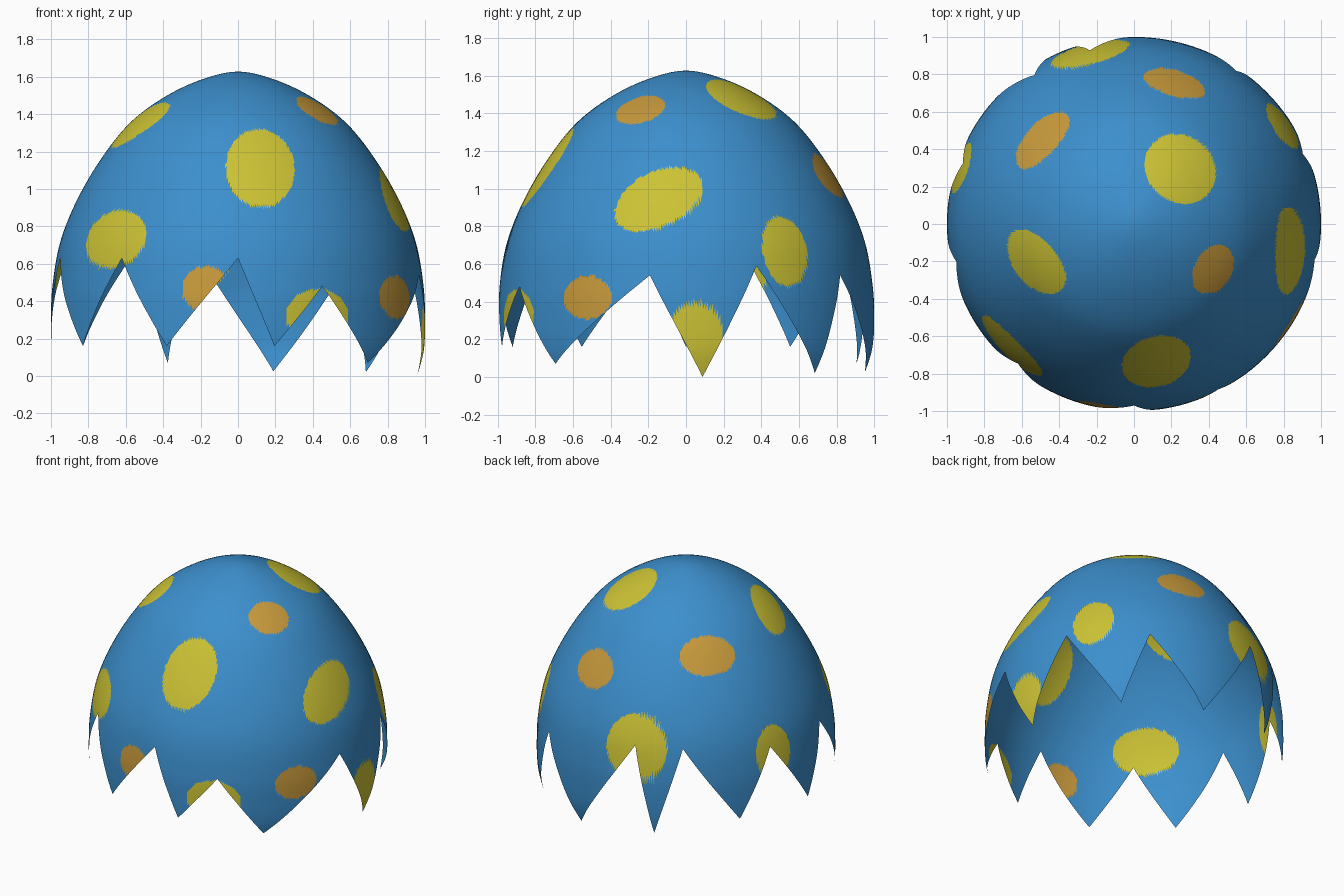
import bpy, math
from mathutils import Vector

if "Cube" in bpy.data.objects:
    bpy.data.objects.remove(bpy.data.objects["Cube"])

COLS, ROWS = 480, 130

# Half profile of the egg cap (radius, height), apex to base
PROFILE = [(-0.2, 1.583), (0, 1.627), (0.2, 1.583), (0.4, 1.487), (0.583, 1.348),
           (0.738, 1.152), (0.866, 0.93), (0.952, 0.71), (0.992, 0.48),
           (1.0, 0.30), (0.996, 0.16), (0.98, 0.07), (0.958, -0.01), (0.93, -0.1)]

# Cracked rim: (angle in degrees, height), alternating tips and notches
RIM = [(5.25, 0.0), (22.5, 0.59), (45, 0.02), (56.25, 0.54), (78.75, 0.025),
       (104.25, 0.69), (112.5, 0.07), (123.75, 0.69), (146.25, 0.16), (160.5, 0.63),
       (180, 0.16), (192, 0.63), (213.75, 0.16), (230.25, 0.63), (247.5, 0.16),
       (270, 0.63), (281.25, 0.16), (297, 0.48), (315, 0.07), (348.75, 0.54),
       (365.25, 0.0)]

# Spots: (angle, height, half width, half length, tilt in degrees)
YELLOW = [(50, 1.49, 0.20, 0.205, 0), (201, 1.355, 0.215, 0.15, 36),
          (33.4, 0.67, 0.14, 0.19, 0), (-10, 0.95, 0.25, 0.165, 30),
          (279.2, 1.12, 0.185, 0.25, -8), (225, 0.735, 0.225, 0.162, 0),
          (162, 0.58, 0.14, 0.19, 0), (104.5, 0.67, 0.215, 0.23, 0),
          (295.5, 0.32, 0.185, 0.145, 0), (3, 0.20, 0.15, 0.198, 0)]
ORANGE = [(137.5, 1.24, 0.19, 0.14, 0), (74, 1.07, 0.17, 0.132, 0),
          (330, 1.425, 0.14, 0.125, 0), (260, 0.467, 0.13, 0.12, 0),
          (328, 0.422, 0.15, 0.115, 0)]


def profile(t):
    """Smooth curve through the profile points; t = 0 is the apex."""
    i = min(int(t), len(PROFILE) - 4)
    f = t - i
    a, b, c, d = (Vector(p) for p in PROFILE[i:i + 4])
    return 0.5 * (2 * b + (c - a) * f + (2 * a - 5 * b + 4 * c - d) * f ** 2
                  + (3 * b - a - 3 * c + d) * f ** 3)


def t_at(z):
    lo, hi = 0.0, len(PROFILE) - 3.0
    for _ in range(30):
        mid = (lo + hi) / 2
        lo, hi = (mid, hi) if profile(mid).y > z else (lo, mid)
    return lo


def rim_height(deg):
    if deg < RIM[0][0]:
        deg += 360
    for (a, za), (b, zb) in zip(RIM, RIM[1:]):
        if a <= deg <= b:
            return za + (zb - za) * (deg - a) / (b - a)


def spot_frame(spot, mat):
    """Centre and tilted tangent axes of a spot on the shell."""
    deg, z, w, h, tilt = spot
    a, k, t = math.radians(deg), math.radians(tilt), t_at(z)
    p, slope = profile(t), profile(t - 0.05) - profile(t + 0.05)
    slope.normalize()
    out = Vector((math.cos(a), math.sin(a), 0))
    side = Vector((-math.sin(a), math.cos(a), 0))
    up = out * slope.x + Vector((0, 0, slope.y))
    u = side * math.cos(k) + up * math.sin(k)
    v = up * math.cos(k) - side * math.sin(k)
    return out * p.x + Vector((0, 0, p.y)), u / w, v / h, mat


FRAMES = [spot_frame(s, 1) for s in YELLOW] + [spot_frame(s, 2) for s in ORANGE]


def colour_of(p):
    for c, u, v, mat in FRAMES:
        d = p - c
        if d.length_squared < 0.12 and d.dot(u) ** 2 + d.dot(v) ** 2 < 1:
            return mat
    return 0


# Shell: columns run from the apex down to the jagged rim
verts, faces = [Vector((0, 0, PROFILE[1][1]))], []
for i in range(COLS):
    deg = i * 360 / COLS
    a, end = math.radians(deg), t_at(rim_height(deg))
    for j in range(1, ROWS + 1):
        r, z = profile(end * j / ROWS)
        verts.append(Vector((r * math.cos(a), r * math.sin(a), z)))
for i in range(COLS):
    m, n = 1 + i * ROWS, 1 + (i + 1) % COLS * ROWS
    faces.append((0, m, n))
    for j in range(ROWS - 1):
        faces.append((m + j, m + j + 1, n + j + 1, n + j))

mesh = bpy.data.meshes.new("eggshell_cap")
mesh.from_pydata(verts, [], faces)
for name, col in (("shell blue", (0.045, 0.275, 0.61)), ("spot yellow", (0.60, 0.54, 0.035)),
                  ("spot orange", (0.58, 0.325, 0.045))):
    mat = bpy.data.materials.new(name)
    mat.diffuse_color = (*col, 1)
    mat.use_nodes = True
    mat.node_tree.nodes["Principled BSDF"].inputs["Base Color"].default_value = mat.diffuse_color
    mesh.materials.append(mat)

# Paint the spots by face position and smooth the surface
for f in mesh.polygons:
    f.material_index = colour_of(f.center)
    f.use_smooth = True
shell = bpy.data.objects.new("eggshell_cap", mesh)
bpy.context.collection.objects.link(shell)
